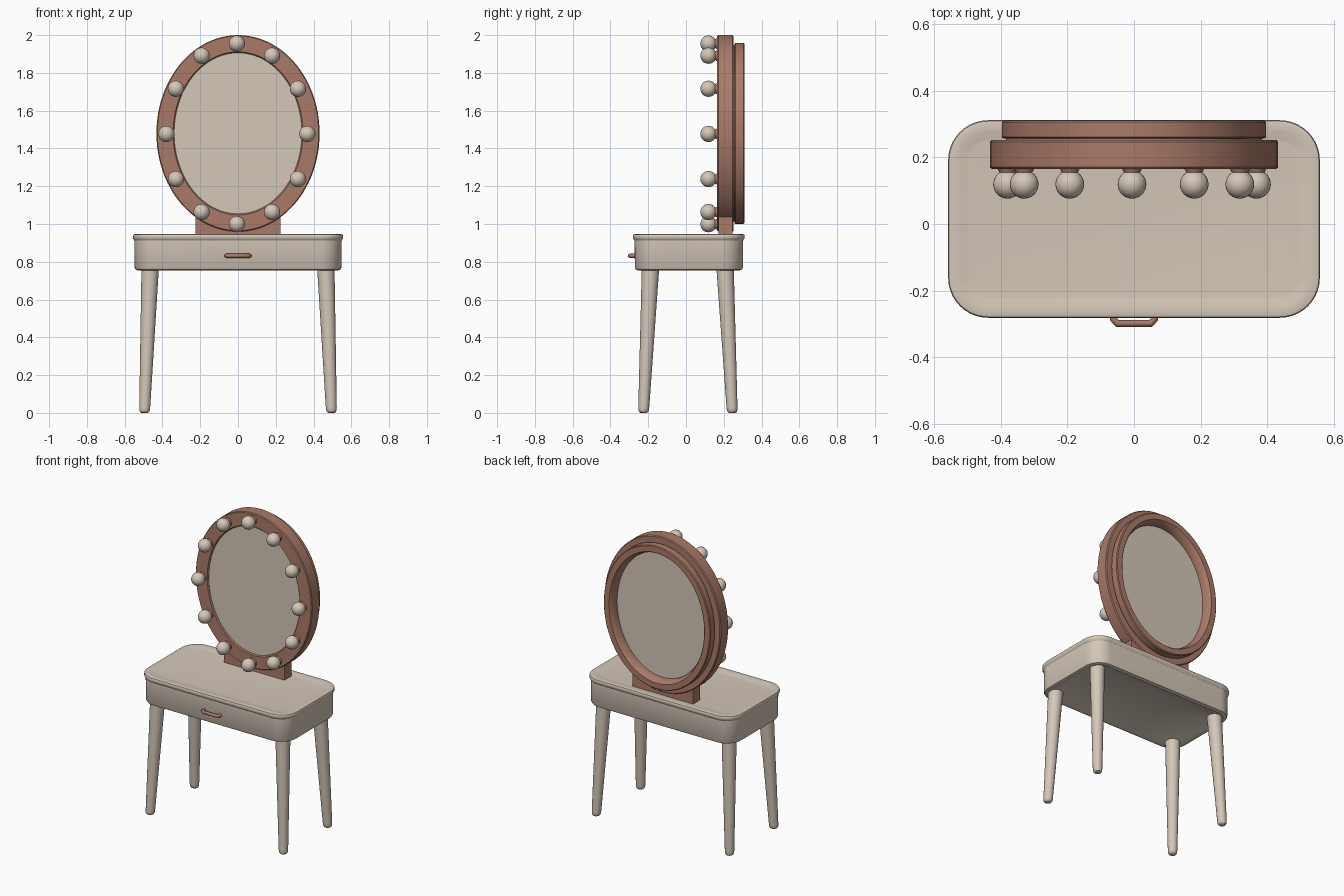
import bpy, bmesh
from math import sin, cos, pi, radians
from mathutils import Vector

cube = bpy.data.objects.get("Cube")
if cube:
    bpy.data.objects.remove(cube)


def make_material(name, rgb):
    mat = bpy.data.materials.new(name)
    mat.use_nodes = True
    mat.diffuse_color = (*rgb, 1)
    bsdf = next(n for n in mat.node_tree.nodes if n.type == "BSDF_PRINCIPLED")
    bsdf.inputs["Base Color"].default_value = (*rgb, 1)
    bsdf.inputs["Roughness"].default_value = 0.6
    return mat


cream = make_material("warm cream", (0.66, 0.57, 0.48))
copper = make_material("rose copper", (0.40, 0.195, 0.14))


def loft(name, rings, mat, closed=False):
    """Skin matching rings of points; cap the ends unless the loft closes on itself."""
    bm = bmesh.new()
    loops = [[bm.verts.new(p) for p in ring] for ring in rings]
    n = len(loops[0])
    pairs = list(zip(loops, loops[1:]))
    if closed:
        pairs.append((loops[-1], loops[0]))
    else:
        bm.faces.new(loops[0])
        bm.faces.new(loops[-1])
    for a, b in pairs:
        for i in range(n):
            j = (i + 1) % n
            bm.faces.new((a[i], a[j], b[j], b[i]))
    bmesh.ops.recalc_face_normals(bm, faces=bm.faces)
    mesh = bpy.data.meshes.new(name)
    bm.to_mesh(mesh)
    bm.free()
    mesh.materials.append(mat)
    obj = bpy.data.objects.new(name, mesh)
    bpy.context.collection.objects.link(obj)
    bpy.ops.object.select_all(action="DESELECT")
    obj.select_set(True)
    bpy.context.view_layer.objects.active = obj
    bpy.ops.object.shade_smooth_by_angle(angle=radians(35))
    return obj


def ellipse(rx, rz, y, x=0, z=1.48, n=96):
    return [Vector((x + rx * cos(2 * pi * i / n), y, z + rz * sin(2 * pi * i / n)))
            for i in range(n)]


def rounded_rect(hx, hy, r, z, cy=0.015, steps=10):
    pts = []
    for k, (sx, sy) in enumerate(((1, 1), (-1, 1), (-1, -1), (1, -1))):
        for i in range(steps + 1):
            a = (k + i / steps) * pi / 2
            pts.append(Vector((sx * (hx - r) + r * cos(a), cy + sy * (hy - r) + r * sin(a), z)))
    return pts


def slab(name, half_x, half_y, radius, profile, mat, cy=0.015):
    """Rounded box from (inset, height) profile points."""
    return loft(name, [rounded_rect(half_x - d, half_y - d, max(radius - d, 0.005), z, cy)
                       for d, z in profile], mat)


# Table body with overhanging lip and shallow tray top
slab("table_body", 0.557, 0.296, 0.12, [
    (0.05, 0.762), (0.04, 0.756), (0.025, 0.755), (0.015, 0.759), (0.01, 0.768),
    (0.009, 0.912), (0.004, 0.919), (0.0, 0.926), (0.0, 0.938), (0.003, 0.944),
    (0.01, 0.946), (0.035, 0.945), (0.055, 0.94), (0.065, 0.939)], cream)

# Splayed tapered legs with rounded feet
for side, sx in (("left", 1), ("right", -1)):
    for end, top_y, foot_y in (("front", -0.188, -0.225), ("back", 0.207, 0.245)):
        top = Vector((sx * 0.465, top_y, 0.765))
        foot = Vector((sx * 0.495, foot_y, 0))
        rings = []
        for z, r in ((0, 0.016), (0.004, 0.023), (0.014, 0.028), (0.03, 0.029), (0.765, 0.046)):
            c = foot.lerp(top, z / 0.765)
            rings.append([c + Vector((r * cos(i * pi / 12), r * sin(i * pi / 12), 0))
                          for i in range(24)])
        loft(f"{end}_{side}_leg", rings, cream)


# Oval mirror frame: a wide front ring and a smaller back ring
def oval_ring(name, rx, rz, profile):
    return loft(name, [ellipse(rx - d, rz - d, y) for d, y in profile], copper, closed=True)


oval_ring("front_frame", 0.432, 0.52, [
    (0.005, 0.165), (0, 0.171), (0, 0.246), (0.005, 0.252),
    (0.094, 0.252), (0.094, 0.172), (0.088, 0.165)])
oval_ring("back_frame", 0.396, 0.479, [
    (0.012, 0.246), (0.012, 0.256), (0.004, 0.257), (0, 0.261), (0, 0.305), (0.005, 0.31),
    (0.042, 0.31), (0.047, 0.305), (0.06, 0.27), (0.06, 0.246)])
loft("mirror_glass", [ellipse(0.342, 0.43, 0.174), ellipse(0.342, 0.43, 0.25)], cream)

# Stand joining the frame to the table, hollowed to follow the oval
outline = [(-0.225, 0.935), (0.225, 0.935)]
for i in range(17):
    x = 0.225 - 0.45 * i / 16
    outline.append((x, 1.485 - 0.51 * (1 - (x / 0.422) ** 2) ** 0.5))
loft("mirror_stand", [[Vector((x, y, z)) for x, z in outline] for y in (0.172, 0.246)], copper)

# Ring of bulbs on short flared sockets
for k in range(12):
    a = k * pi / 6
    x, z = -0.006 + 0.373 * cos(a), 1.477 + 0.478 * sin(a)
    loft(f"socket_{k + 1}", [ellipse(r, r, y, x, z, 20) for r, y in
                             ((0.022, 0.138), (0.024, 0.155), (0.031, 0.168))], copper)
    bpy.ops.mesh.primitive_uv_sphere_add(segments=24, ring_count=14, radius=0.043,
                                         location=(x, 0.119, z))
    bulb = bpy.context.object
    bulb.name = f"bulb_{k + 1}"
    bulb.data.materials.append(cream)
    bpy.ops.object.shade_smooth()

# Drawer pull: a bent rod
curve = bpy.data.curves.new("drawer_handle", "CURVE")
curve.dimensions = "3D"
curve.bevel_depth = 0.011
curve.bevel_resolution = 4
path = [(-0.058, -0.265), (-0.062, -0.285), (-0.05, -0.298),
        (0.05, -0.298), (0.062, -0.285), (0.058, -0.265)]
spline = curve.splines.new("POLY")
spline.points.add(len(path) - 1)
for p, (x, y) in zip(spline.points, path):
    p.co = (x, y, 0.832, 1)
curve.materials.append(copper)
bpy.context.collection.objects.link(bpy.data.objects.new("drawer_handle", curve))
